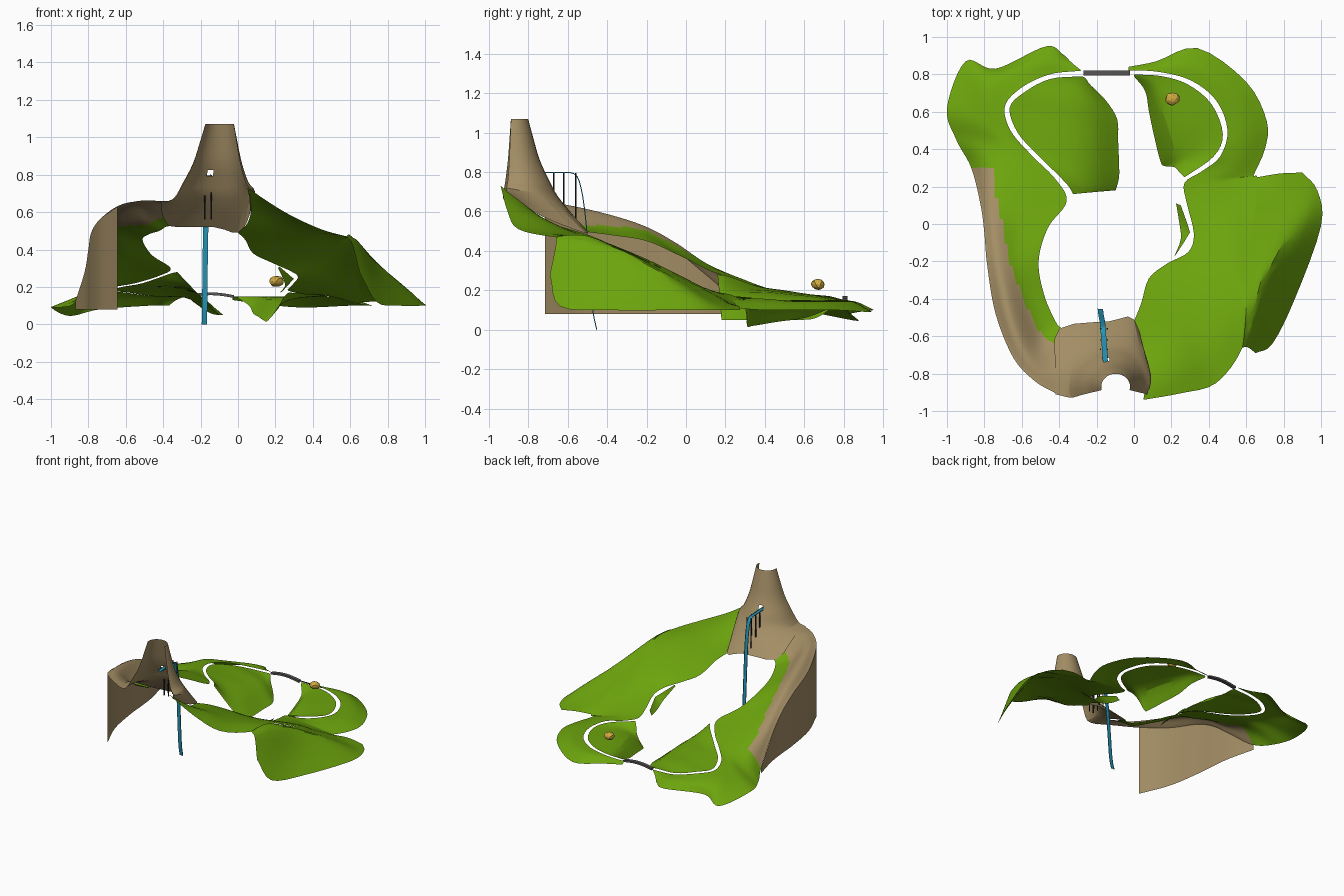
import bpy, bmesh, math, random
from mathutils import Vector as V


def mat(name, r, g, b):
    m = bpy.data.materials.new(name)
    m.diffuse_color = (r, g, b, 1)
    return m


GREEN = mat("grass green", .15, .37, .004)
BROWN = mat("rock brown", .37, .27, .13)
BLUE = mat("water blue", .02, .31, .48)
GREY = mat("bridge grey", .10, .09, .09)
DARK = mat("post dark", .02, .02, .025)
GOLD = mat("boulder gold", .62, .40, .05)


def curve(pts, n):
    """n points evenly spaced in parameter on a Catmull-Rom curve through pts."""
    p = [V(q) for q in pts]
    if len(p) == 2:
        return [p[0].lerp(p[1], i / (n - 1)) for i in range(n)]
    p = [2 * p[0] - p[1]] + p + [2 * p[-1] - p[-2]]
    out = []
    for i in range(n):
        t = i / (n - 1) * (len(pts) - 1)
        k = min(int(t), len(pts) - 2)
        t -= k
        a, b, c, d = p[k:k + 4]
        out.append(.5 * (2 * b + (c - a) * t + (2 * a - 5 * b + 4 * c - d) * t * t
                         + (3 * b - a - 3 * c + d) * t ** 3))
    return out


def finish(name, bm, mats, angle=20):
    me = bpy.data.meshes.new(name)
    bm.to_mesh(me)
    bm.free()
    ob = bpy.data.objects.new(name, me)
    bpy.context.collection.objects.link(ob)
    for m in mats:
        me.materials.append(m)
    bpy.ops.object.select_all(action='DESELECT')
    ob.select_set(True)
    bpy.context.view_layer.objects.active = ob
    if angle:
        bpy.ops.object.shade_smooth_by_angle(angle=math.radians(angle))
    return ob


def loft(name, rows, nu=7, per=3, mats=(GREEN,), paint=None, hole=None):
    """Sheet through rows of points; paint(centre, u) picks a material."""
    rows = [curve(r, nu) for r in rows]
    nv = (len(rows) - 1) * per + 1
    cols = [curve(c, nv) for c in zip(*rows)]
    bm = bmesh.new()
    g = [[bm.verts.new(p) for p in c] for c in cols]
    for i in range(nu - 1):
        for j in range(nv - 1):
            f = bm.faces.new((g[i][j], g[i + 1][j], g[i + 1][j + 1], g[i][j + 1]))
            if paint:
                f.material_index = paint(f.calc_center_median(), (i + .5) / (nu - 1))
    bm.normal_update()
    if sum(f.normal.z * f.calc_area() for f in bm.faces) < 0:
        bmesh.ops.reverse_faces(bm, faces=bm.faces[:])
    if hole:
        f = min(bm.faces, key=lambda f: (f.calc_center_median() - V(hole)).length)
        bmesh.ops.delete(bm, geom=[f], context='FACES')
    return finish(name, bm, mats)


def left_rock(c, u):
    """Rock takes over outward of a line that moves in towards the peak."""
    k = min(max((.2 - c.y) / .8, 0), 1)
    return int(c.y < .29 and u > .62 - .32 * k)


# Left slope: rows run from the track edge outward
left_back = [
    [(-.28, .82, .15), (-.33, .86, .13), (-.37, .90, .10)],
    [(-.45, .80, .15), (-.47, .87, .14), (-.47, .95, .10)],
    [(-.60, .73, .17), (-.68, .80, .14), (-.74, .83, .08)],
    [(-.69, .63, .18), (-.80, .72, .15), (-.90, .87, .045)],
    [(-.66, .50, .20), (-.80, .55, .17), (-1.0, .62, .09)],
    [(-.55, .37, .22), (-.72, .42, .20), (-.95, .45, .09)]]
cliff = [
    [(-.42, .24, .26), (-.60, .28, .26), (-.77, .30, .23), (-.87, .30, .12)],
    [(-.36, .12, .30), (-.60, .10, .33), (-.76, .11, .33), (-.82, .10, .28)],
    [(-.46, -.02, .37), (-.62, -.05, .40), (-.74, -.05, .44), (-.80, -.05, .40)],
    [(-.51, -.20, .45), (-.62, -.22, .49), (-.72, -.22, .53), (-.785, -.22, .49)],
    [(-.48, -.38, .48), (-.57, -.42, .52), (-.67, -.45, .60), (-.74, -.48, .56)],
    [(-.42, -.52, .50), (-.50, -.60, .54), (-.59, -.66, .64), (-.645, -.715, .63)],
    [(-.39, -.555, .52), (-.44, -.65, .57), (-.49, -.78, .65), (-.53, -.84, .66)],
    [(-.37, -.56, .525), (-.40, -.67, .58), (-.41, -.80, .645), (-.41, -.91, .66)]]
loft("left_slope", left_back + cliff, 22, 6, (GREEN, BROWN), left_rock)

# Sheer wall under the left ridge
loft("cliff_wall", [[r[-1], (r[-1][0], r[-1][1], .08)] for r in cliff[:6]], 3, 6, (BROWN,))

# Hollow half peak, open at the front, with a skirt onto the slopes
skirt = curve([(-.42, -.91, .66), (-.42, -.76, .64), (-.40, -.56, .53), (-.13, -.52, .52),
               (0, -.51, .49), (.06, -.74, .58), (.06, -.91, .69)], 19)
peak = []
for i, s in enumerate(skirt):
    a = math.radians(195 - 210 * i / 18)
    k = max(0, i / 18 - .55) / .45          # right flank is steeper
    row = [s]
    for r, z in ((.25, .67), (.195, .76), (.143, .86), (.107, .97), (.077, 1.07)):
        q = .077 + (r - .077) * (1 - .45 * k)
        row.append(V((-.098 + q * math.cos(a), -.87 + q * math.sin(a) * .9,
                      z + .05 * k * (r > .2))))
    peak.append(row)
loft("peak", peak, 16, 1, (BROWN,), hole=(-.15, -.75, .80))

# Right slope, same idea
right_front = [
    [(0, -.52, .49), (.05, -.68, .54), (.07, -.80, .62), (.05, -.94, .73)],
    [(.04, -.42, .45), (.15, -.58, .50), (.22, -.75, .57), (.25, -.905, .60)],
    [(.08, -.29, .38), (.25, -.45, .44), (.38, -.65, .49), (.44, -.85, .51)],
    [(.18, -.21, .33), (.35, -.30, .38), (.50, -.50, .46), (.58, -.66, .47)],
    [(.29, -.15, .28), (.42, -.15, .32), (.53, -.25, .38), (.60, -.45, .46)],
    [(.32, -.05, .25), (.42, 0, .25), (.52, 0, .26), (.62, -.10, .30)],
    [(.28, .12, .20), (.40, .13, .20), (.52, .13, .19), (.65, .10, .20)]]
right_back = [
    [(.27, .22, .18), (.45, .22, .16), (.66, .25, .12)],
    [(.36, .28, .16), (.50, .27, .15), (.64, .26, .11)],
    [(.46, .36, .16), (.58, .37, .14), (.70, .40, .10)],
    [(.50, .50, .15), (.60, .52, .14), (.71, .55, .10)],
    [(.44, .66, .15), (.52, .71, .14), (.60, .76, .10)],
    [(.30, .77, .15), (.33, .85, .14), (.34, .94, .09)],
    [(.12, .815, .15), (.12, .84, .14), (.12, .87, .11)],
    [(-.03, .82, .15), (-.03, .83, .14), (-.03, .84, .13)]]
loft("right_slope", right_front + right_back, 10, 4)

# Wing hanging off the right slope
loft("right_wing", [
    [(.58, -.66, .47), (.61, -.66, .43), (.65, -.69, .28)],
    [(.59, -.58, .48), (.66, -.52, .41), (.74, -.64, .12)],
    [(.60, -.45, .46), (.73, -.26, .34), (.86, -.40, .10)],
    [(.62, -.10, .30), (.86, -.02, .22), (1.0, -.01, .10)],
    [(.65, .10, .20), (.88, .14, .14), (.98, .18, .10)],
    [(.66, .25, .12), (.78, .27, .12), (.90, .275, .10)]], 8, 4)

# Inner banks, one track width inside the slopes
loft("left_inner_bank", [
    [(-.28, .79, .15), (-.26, .78, .14), (-.24, .75, .12)],
    [(-.45, .775, .15), (-.27, .72, .14), (-.15, .66, .06)],
    [(-.585, .705, .17), (-.28, .64, .16), (-.09, .56, .05)],
    [(-.665, .62, .18), (-.28, .53, .17), (-.085, .45, .05)],
    [(-.62, .485, .20), (-.27, .42, .18), (-.08, .33, .05)],
    [(-.51, .365, .22), (-.25, .31, .18), (-.08, .25, .05)],
    [(-.365, .22, .27), (-.22, .20, .17), (-.095, .19, .05)],
    [(-.325, .16, .28), (-.22, .17, .17), (-.10, .18, .05)]], 8, 4)
loft("right_inner_bank", [
    [(0, .80, .15), (0, .795, .145), (0, .79, .14)],
    [(.15, .79, .15), (.10, .75, .14), (.06, .71, .10)],
    [(.29, .745, .15), (.16, .63, .14), (.08, .60, .06)],
    [(.415, .64, .15), (.21, .50, .14), (.11, .46, .04)],
    [(.475, .48, .15), (.24, .40, .13), (.14, .34, .02)],
    [(.425, .36, .16), (.25, .33, .12), (.16, .31, .02)],
    [(.27, .25, .17), (.24, .28, .14), (.22, .31, .09)]], 8, 4)
loft("inner_sliver", [[(.22, -.17, .31), (.215, -.175, .30)],
                      [(.29, -.06, .25), (.25, -.08, .22)],
                      [(.295, -.03, .24), (.24, .02, .18)],
                      [(.25, .10, .20), (.225, .11, .17)]], 3, 3)

# Arched footbridge
deck = []
for i in range(9):
    x, z = -.27 + .031 * i, .147 + .015 * math.sin(math.pi * i / 8)
    deck.append([(x, .807 + a, z + b) for a, b in
                 ((-.013, -.006), (-.013, .009), (.013, .009), (.013, -.006), (-.013, -.006))])
loft("footbridge", deck, 5, 1, (GREY,))

# Water chute: thin channel that runs out of the peak and falls
path = curve([(-.152, -.77, .795), (-.158, -.66, .794), (-.165, -.57, .79), (-.168, -.535, .72),
              (-.172, -.51, .55), (-.176, -.49, .30), (-.178, -.475, .10), (-.18, -.455, 0)], 22)
chute = []
for i, p in enumerate(path):
    t = path[min(i + 1, 21)] - path[max(i - 1, 0)]
    up = V((0, -t.z, t.y)).normalized() * .005
    if i == 21:
        up.z = 0
    w = V((.014, 0, 0))
    chute.append([p - w + up, p - w, p + w, p + w + up])
loft("waterfall", chute, 4, 1, (BLUE,))

# Chute posts
for k, y in enumerate((-.67, -.62, -.56)):
    for s in (-1, 1):
        bpy.ops.mesh.primitive_cylinder_add(vertices=8, radius=.004, depth=.235,
                                            location=(-.161 + s * .018, y, .678))
        o = bpy.context.object
        o.name = f"chute_post_{k}_{'left' if s < 0 else 'right'}"
        o.data.materials.append(DARK)

# Golden boulder
random.seed(4)
bm = bmesh.new()
bmesh.ops.create_icosphere(bm, subdivisions=2, radius=1)
for v in bm.verts:
    v.co *= random.uniform(.88, 1.06)
    v.co = V((.205 + v.co.x * .04, .67 + v.co.y * .036, .23 + v.co.z * .03))
finish("boulder", bm, (GOLD,), 0)
